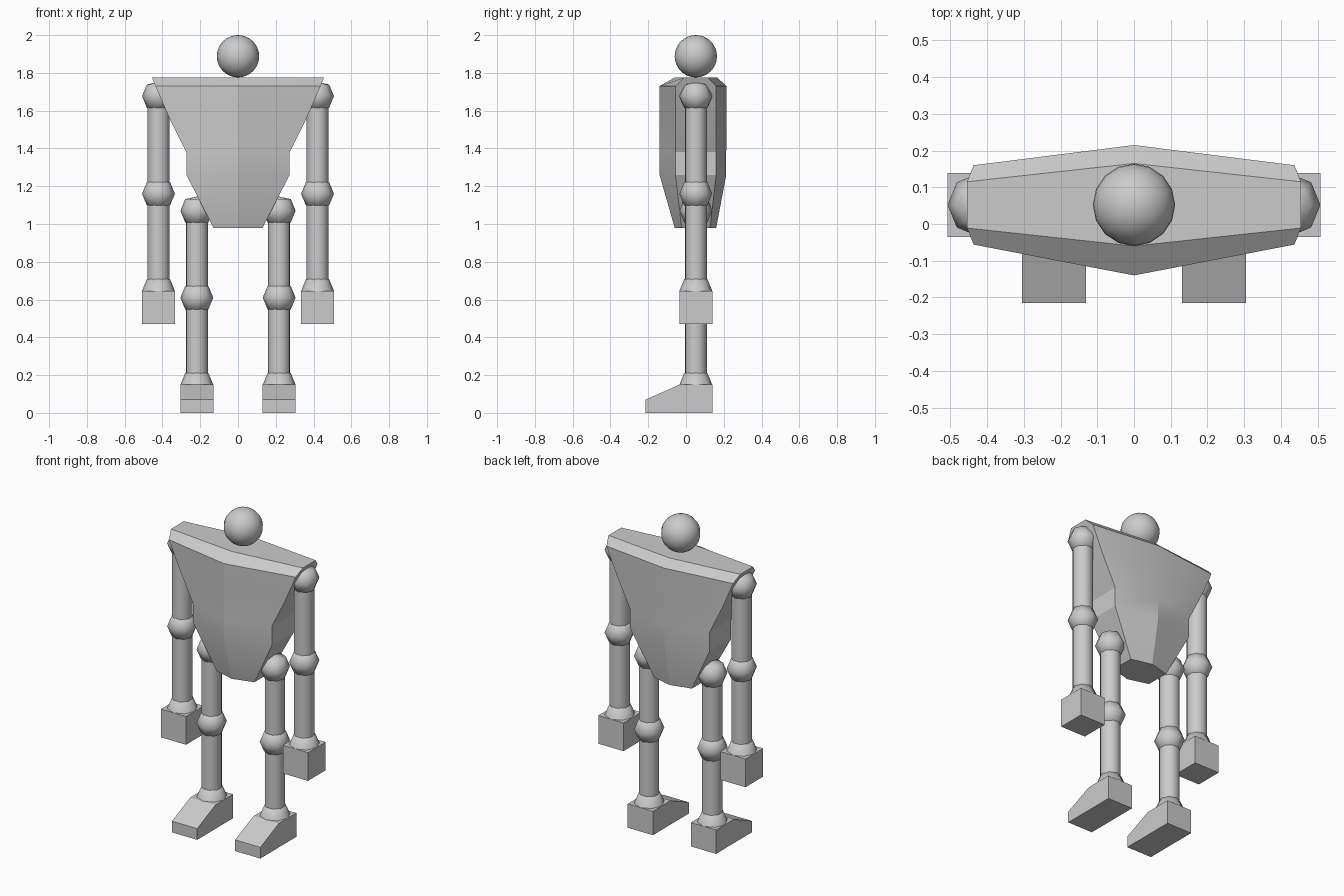
import bpy, bmesh, math

if "Cube" in bpy.data.objects:
    bpy.data.objects.remove(bpy.data.objects["Cube"])

YC = 0.052   # depth centre of the limbs
R_TUBE, R_JOINT = 0.058, 0.087


def make(name, bm, smooth=None):
    bmesh.ops.recalc_face_normals(bm, faces=bm.faces[:])
    me = bpy.data.meshes.new(name)
    bm.to_mesh(me)
    bm.free()
    ob = bpy.data.objects.new(name, me)
    bpy.context.collection.objects.link(ob)
    if smooth:
        bpy.ops.object.select_all(action='DESELECT')
        ob.select_set(True)
        bpy.context.view_layer.objects.active = ob
        bpy.ops.object.shade_smooth_by_angle(angle=math.radians(smooth))
    return ob


def loft(name, rings, smooth=None):
    bm = bmesh.new()
    rows = [[bm.verts.new(p) for p in ring] for ring in rings]
    n = len(rows[0])
    for a, b in zip(rows, rows[1:]):
        for i in range(n):
            bm.faces.new((a[i], a[(i + 1) % n], b[(i + 1) % n], b[i]))
    bm.faces.new(rows[0][::-1])
    bm.faces.new(rows[-1])
    return make(name, bm, smooth)


def joint(name, x, z, half=False):
    # eight-sided ball, slightly flattened at the poles
    bm = bmesh.new()
    bmesh.ops.create_uvsphere(bm, u_segments=8, v_segments=4, radius=R_JOINT)
    for v in bm.verts:
        v.co.z = max(-0.075, min(0.075, v.co.z))
    if half:
        bmesh.ops.bisect_plane(bm, geom=bm.verts[:] + bm.edges[:] + bm.faces[:],
                               plane_co=(0, 0, 0), plane_no=(0, 0, -1), clear_outer=True)
    bmesh.ops.translate(bm, verts=bm.verts, vec=(x, YC, z))
    return make(name, bm, 60)


def tube(name, x, z0, z1):
    ring = lambda z: [(x + R_TUBE * math.cos(k * math.pi / 8),
                       YC + R_TUBE * math.sin(k * math.pi / 8), z) for k in range(16)]
    return loft(name, [ring(z0), ring(z1)], 50)


def prism(name, x0, x1, profile):
    return loft(name, [[(x, y, z) for y, z in profile] for x in (x0, x1)])


# Torso: hexagonal sections as (z, half width, end half depth, middle front, middle back)
sections = [(0.98, 0.13, 0.075, -0.06, 0.16),
            (1.26, 0.273, 0.108, -0.14, 0.213),
            (1.38, 0.273, 0.108, -0.14, 0.213),
            (1.56, 0.363, 0.108, -0.14, 0.215),
            (1.73, 0.437, 0.108, -0.14, 0.215),
            (1.775, 0.455, 0.063, -0.06, 0.165)]
loft("torso", [[(-w, YC - d, z), (0, f, z), (w, YC - d, z),
                (w, YC + d, z), (0, b, z), (-w, YC + d, z)]
               for z, w, d, f, b in sections], 20)

# Head
bm = bmesh.new()
bmesh.ops.create_uvsphere(bm, u_segments=16, v_segments=16, radius=0.112)
bmesh.ops.translate(bm, verts=bm.verts, vec=(0, YC, 1.888))
make("head", bm, 60)

for side, s in (("left", 1), ("right", -1)):
    # Arms
    xa = s * 0.421
    tube(side + "_arm", xa, 0.64, 1.68)
    joint(side + "_shoulder", xa, 1.677)
    joint(side + "_elbow", xa, 1.16)
    joint(side + "_wrist", xa, 0.646, half=True)
    prism(side + "_hand", xa - 0.087, xa + 0.087,
          [(-0.035, 0.47), (0.139, 0.47), (0.139, 0.646), (-0.035, 0.646)])
    # Legs
    xl = s * 0.218
    tube(side + "_leg", xl, 0.14, 1.07)
    joint(side + "_hip", xl, 1.07)
    joint(side + "_knee", xl, 0.61)
    joint(side + "_ankle", xl, 0.149, half=True)
    prism(side + "_foot", xl - 0.087, xl + 0.087,
          [(-0.215, 0), (0.139, 0), (0.139, 0.149), (-0.035, 0.149), (-0.215, 0.07)])
